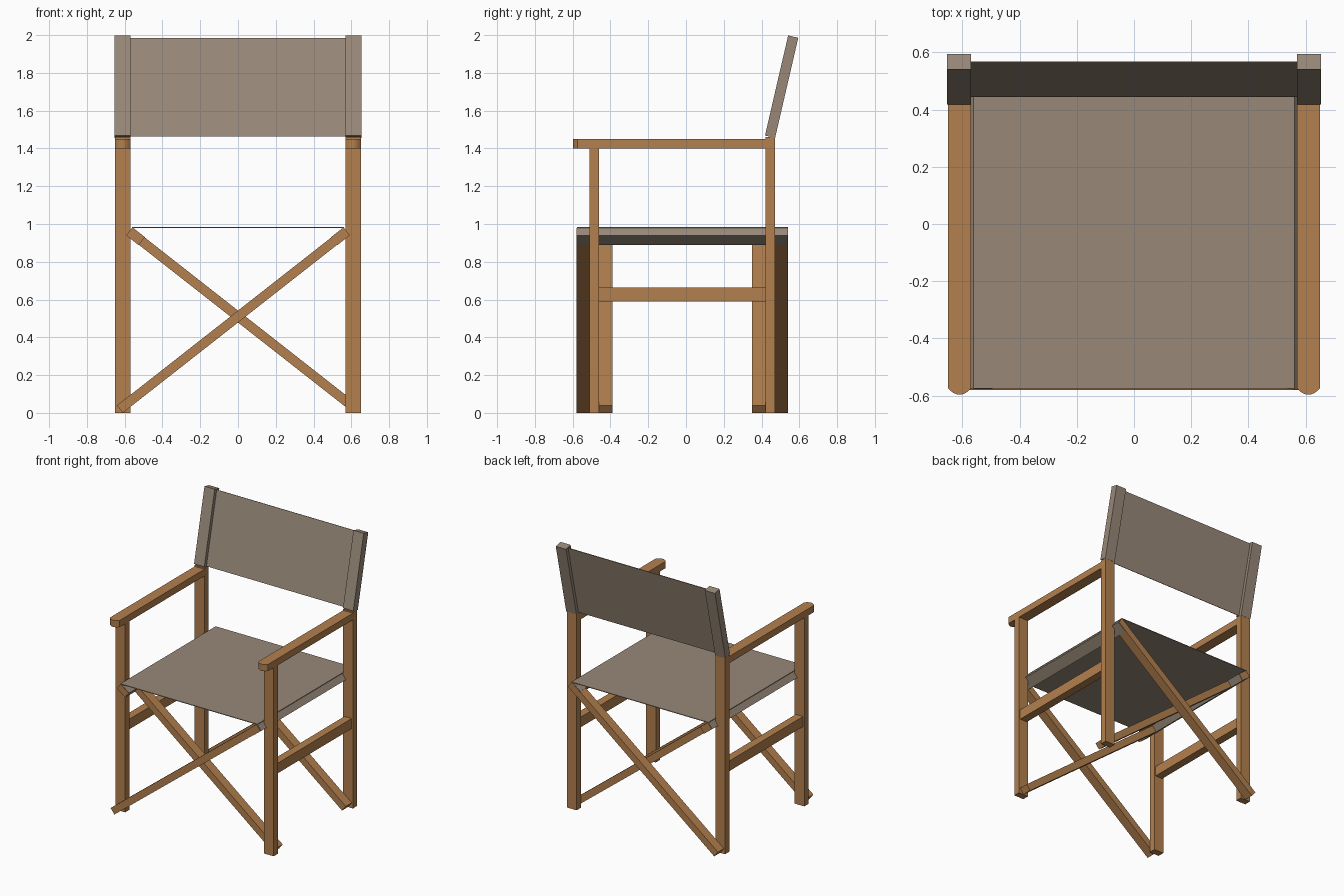
import bpy, bmesh, math
from mathutils import Vector

cube = bpy.data.objects.get("Cube")
if cube:
    bpy.data.objects.remove(cube, do_unlink=True)


def material(name, rgb):
    m = bpy.data.materials.new(name)
    m.use_nodes = True
    color = (*rgb, 1.0)
    m.diffuse_color = color
    m.node_tree.nodes["Principled BSDF"].inputs["Base Color"].default_value = color
    return m


WOOD = material("warm_wood", (0.45, 0.215, 0.077))
CANVAS = material("taupe_canvas", (0.315, 0.25, 0.19))


def add(name, bm, mat):
    bmesh.ops.recalc_face_normals(bm, faces=bm.faces)
    mesh = bpy.data.meshes.new(name)
    bm.to_mesh(mesh)
    bm.free()
    mesh.materials.append(mat)
    obj = bpy.data.objects.new(name, mesh)
    bpy.context.collection.objects.link(obj)
    return obj


def box(name, center, size, mat, rot=(0, 0, 0)):
    bm = bmesh.new()
    bmesh.ops.create_cube(bm, size=1)
    bmesh.ops.scale(bm, vec=size, verts=bm.verts)
    obj = add(name, bm, mat)
    obj.location, obj.rotation_euler = center, rot
    return obj


def span(name, x, y, z, mat):
    """Upright box given by its (low, high) range on each axis."""
    lo, hi = Vector((x[0], y[0], z[0])), Vector((x[1], y[1], z[1]))
    return box(name, (lo + hi) / 2, hi - lo, mat)


def armrest(name, x):
    """Flat bar with a shallow rounded front end."""
    half, back, shoulder, bulge = 0.04, 0.42, -0.575, 0.022
    outline = [(half, back), (-half, back)]
    for i in range(9):
        t = -1 + i / 4
        outline.append((t * half, shoulder - bulge * (1 - t * t)))
    bm = bmesh.new()
    face = bm.faces.new([bm.verts.new((x + px, py, 1.40)) for px, py in outline])
    up = bmesh.ops.extrude_face_region(bm, geom=[face])["geom"]
    bmesh.ops.translate(bm, vec=(0, 0, 0.05),
                        verts=[v for v in up if isinstance(v, bmesh.types.BMVert)])
    return add(name, bm, WOOD)


# Crossed frame: lower and upper ends of the brace that rises towards +x
low, high = Vector((-0.625, 0, 0.02)), Vector((0.574, 0, 0.96))
along = (high - low).normalized()
slope = math.atan2(along.z, along.x)
THICK, DEPTH = 0.05, 0.07

# Back posts lean backwards
foot, head = Vector((0, 0.445, 1.462)), Vector((0, 0.5675, 1.992))
lean = -math.atan2(head.y - foot.y, head.z - foot.z)

for side, s in (("left", 1), ("right", -1)):
    x = sorted((s * 0.57, s * 0.65))
    # Legs, armrest and side stretcher
    span(f"front_leg_{side}", x, (-0.51, -0.46), (0, 1.40), WOOD)
    span(f"back_leg_{side}", x, (0.42, 0.47), (0, 1.46), WOOD)
    armrest(f"armrest_{side}", s * 0.61)
    span(f"side_stretcher_{side}", sorted((s * 0.58, s * 0.64)),
         (-0.46, 0.42), (0.59, 0.665), WOOD)

    # Canvas sleeve over the leaning back post
    mid = (foot + head) / 2
    box(f"back_post_sleeve_{side}", (s * 0.612, mid.y, mid.z),
        (0.084, 0.055, (head - foot).length), CANVAS, (lean, 0, 0))

    # Seat rail in its canvas sleeve
    rail = high - along * 0.04
    center = (s * rail.x, -0.018, rail.z)
    turn = (0, -s * slope, 0)
    box(f"seat_rail_{side}", center, (0.08, 1.118, THICK), WOOD, turn)
    box(f"seat_sleeve_{side}", center, (0.084, 1.112, THICK + 0.004), CANVAS, turn)

    # Crossed braces: the left pair runs outside the legs, the right pair inside
    brace = (low + high) / 2
    for end, y in (("front", -0.545 if s > 0 else -0.425),
                   ("back", 0.505 if s > 0 else 0.385)):
        box(f"{end}_brace_{side}", (s * brace.x, y, brace.z),
            ((high - low).length, DEPTH, THICK), WOOD, turn)

# Canvas seat and backrest
span("seat_canvas", (-0.562, 0.562), (-0.576, 0.54), (0.978, 0.983), CANVAS)
mid = (foot + head) / 2
box("back_canvas", (0, mid.y, mid.z - 0.003),
    (1.16, 0.005, (head - foot).length - 0.008), CANVAS, (lean, 0, 0))
